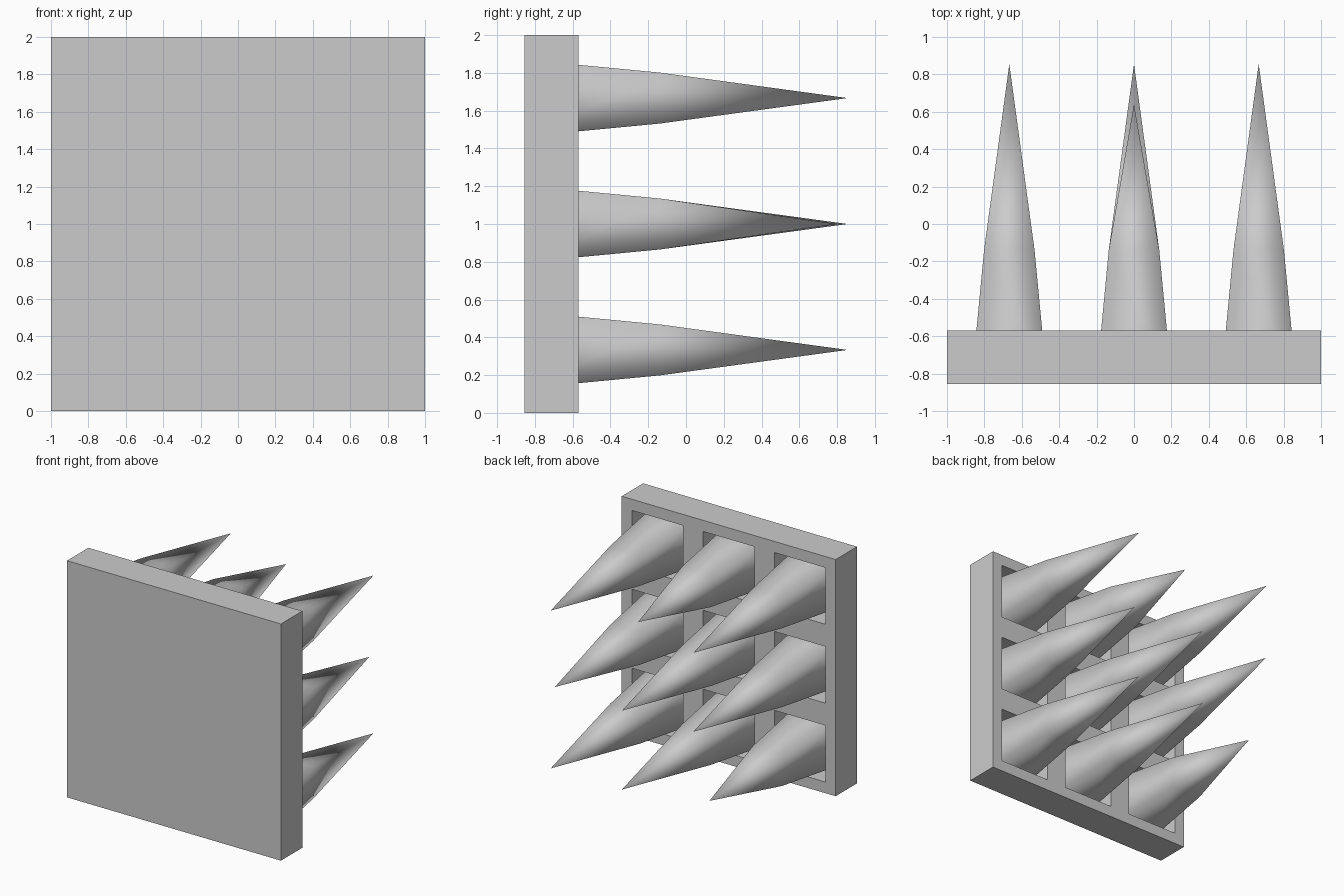
import bpy, bmesh
from mathutils import Vector

if "Cube" in bpy.data.objects:
    bpy.data.objects.remove(bpy.data.objects["Cube"])

FRONT, BACK, FLOOR = -0.855, -0.57, -0.80   # plate front, plate back, bottom of the sockets
PITCH = 2 / 3


def add_object(name, bm):
    bmesh.ops.recalc_face_normals(bm, faces=bm.faces[:])
    mesh = bpy.data.meshes.new(name)
    bm.to_mesh(mesh)
    bm.free()
    obj = bpy.data.objects.new(name, mesh)
    bpy.context.collection.objects.link(obj)
    return obj


# Plate: 3 x 3 grid extruded to a slab, each back cell inset and sunk into a square socket
def make_plate():
    bm = bmesh.new()
    bmesh.ops.create_grid(bm, x_segments=3, y_segments=3, size=1)
    for v in bm.verts:
        v.co = Vector((v.co.x, FRONT, v.co.y + 1))
    ext = bmesh.ops.extrude_face_region(bm, geom=bm.faces[:])
    moved = [g for g in ext["geom"] if isinstance(g, bmesh.types.BMVert)]
    bmesh.ops.translate(bm, verts=moved, vec=(0, BACK - FRONT, 0))
    bmesh.ops.recalc_face_normals(bm, faces=bm.faces[:])
    cells = [f for f in bm.faces if abs(f.calc_center_median().y - BACK) < 1e-4]
    bmesh.ops.inset_individual(bm, faces=cells, thickness=PITCH / 2 - 0.2)
    sunk = bmesh.ops.extrude_discrete_faces(bm, faces=cells)["faces"]
    verts = list({v for f in sunk for v in f.verts})
    bmesh.ops.translate(bm, verts=verts, vec=(0, FLOOR - BACK, 0))
    add_object("plate", bm)


# Spike: square base, slight taper to a shoulder, then a point
def make_spike(name, x, z, tip):
    bm = bmesh.new()
    rings = []
    for y, r in ((FLOOR, 0.198), (-0.14, 0.135)):
        rings.append([bm.verts.new((x + sx * r, y, z + sz * r))
                      for sx, sz in ((-1, -1), (1, -1), (1, 1), (-1, 1))])
    point = bm.verts.new((x, tip, z))
    base, shoulder = rings
    bm.faces.new(base)
    for i in range(4):
        j = (i + 1) % 4
        bm.faces.new((base[i], base[j], shoulder[j], shoulder[i])).smooth = True
        bm.faces.new((shoulder[i], shoulder[j], point)).smooth = True
    add_object(name, bm)


make_plate()

# A few spikes are shorter than the rest (column, row)
short_tips = {(0, 1): 0.64, (-1, -1): 0.64, (1, 0): 0.80}
for col in (-1, 0, 1):
    for row in (-1, 0, 1):
        make_spike(f"spike_{col + 2}_{row + 2}", col * PITCH, 1 + row * PITCH,
                   short_tips.get((col, row), 0.855))
